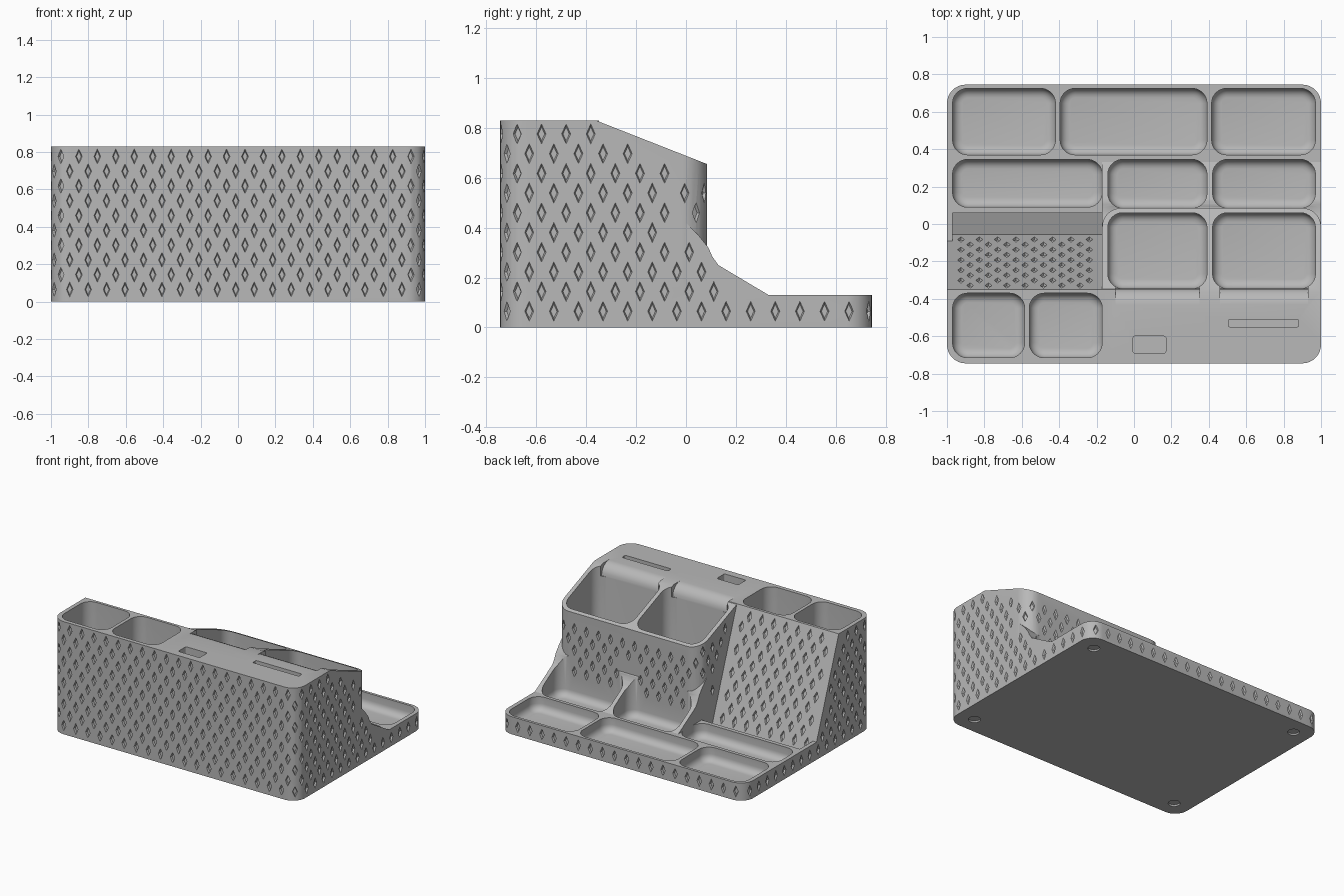
import bpy, bmesh
from math import sin, cos, pi
from mathutils import Vector

if "Cube" in bpy.data.objects:
    bpy.data.objects.remove(bpy.data.objects["Cube"], do_unlink=True)

TOP, BASE, BACK, FRONT = 0.83, 0.13, 0.745, -0.745
TOWER, CHEEK = 0.085, -0.17
PITCH, ROW = 0.098, 0.079
PANEL_TOP, PANEL_LOW = Vector((0, -0.35, TOP)), Vector((0, -0.055, 0.03))

grey = bpy.data.materials.new("matte_grey")
grey.use_nodes = True
colour = (0.48, 0.48, 0.48, 1)
grey.diffuse_color = colour
grey.node_tree.nodes["Principled BSDF"].inputs["Base Color"].default_value = colour


def finish(name, bm):
    bmesh.ops.recalc_face_normals(bm, faces=bm.faces)
    mesh = bpy.data.meshes.new(name)
    bm.to_mesh(mesh)
    bm.free()
    mesh.materials.append(grey)
    ob = bpy.data.objects.new(name, mesh)
    bpy.context.collection.objects.link(ob)
    return ob


def combine(target, other, operation):
    mod = target.modifiers.new("boolean", "BOOLEAN")
    mod.operation, mod.solver, mod.object = operation, "MANIFOLD", other
    bpy.context.view_layer.objects.active = target
    bpy.ops.object.modifier_apply(modifier=mod.name)
    bpy.data.objects.remove(other, do_unlink=True)


def corners(x0, x1, y0, y1, r):
    return [(x1 - r, y0 + r), (x1 - r, y1 - r), (x0 + r, y1 - r), (x0 + r, y0 + r)]


def rounded_box(name, x0, x1, y0, y1, z0, z1, r, fillet=0.0, segs=8):
    """Upright box with round corners and an optional round floor edge."""
    levels = [(0, z0)]
    if fillet:
        steps = [i * pi / 10 for i in range(6)]
        levels = [(fillet * (1 - sin(a)), z0 + fillet * (1 - cos(a))) for a in steps]
    levels.append((0, z1))
    bm = bmesh.new()
    rings = []
    for inset, z in levels:
        ring = []
        for i, (cx, cy) in enumerate(corners(x0, x1, y0, y1, r)):
            for j in range(segs + 1):
                a = (i - 1 + j / segs) * pi / 2
                ring.append(bm.verts.new((cx + (r - inset) * cos(a), cy + (r - inset) * sin(a), z)))
        rings.append(ring)
    for low, high in zip(rings, rings[1:]):
        for i in range(len(low)):
            bm.faces.new((low[i - 1], low[i], high[i], high[i - 1]))
    bm.faces.new(rings[0])
    bm.faces.new(rings[-1])
    return finish(name, bm)


def prism(name, profile, x0, x1):
    """Side profile of (y, z) points drawn out along x."""
    bm = bmesh.new()
    face = bm.faces.new([bm.verts.new((x0, y, z)) for y, z in profile])
    new = bmesh.ops.extrude_face_region(bm, geom=[face])["geom"]
    bmesh.ops.translate(bm, vec=(x1 - x0, 0, 0), verts=[v for v in new if isinstance(v, bmesh.types.BMVert)])
    return finish(name, bm)


def panel_y(z):
    return PANEL_LOW.y + (z - PANEL_LOW.z) * (PANEL_TOP.y - PANEL_LOW.y) / (PANEL_TOP.z - PANEL_LOW.z)


def slope_z(y):
    return TOP - max(0, y + 0.36) * 0.393


# Solid shell: low base, tall compartment tower, leaning phone panel, side fins
body = rounded_box("desk_organizer_body", -1, 1, FRONT, BACK, 0, BASE, 0.1)
tower = rounded_box("tower", CHEEK, 1, FRONT, TOWER, 0, TOP, 0.1)
combine(tower, prism("slope_cut", [(-0.36, TOP), (0.2, slope_z(0.2)), (0.2, 1), (-0.36, 1)], -2, 2), "DIFFERENCE")
panel = rounded_box("panel", -1, 0.1, FRONT, 0.3, 0, TOP, 0.1)
combine(panel, prism("panel_cut", [(panel_y(-0.1), -0.1), (0.5, -0.1), (0.5, 1), (panel_y(1), 1)], -2, 2), "DIFFERENCE")
fins = prism("fins", [(0, 0.05), (0.34, 0.05), (0.34, 0.125), (0.13, 0.25), (0.105, 0.285),
                      (0.09, 0.32), (0.05, 0.37), (0, 0.42)], CHEEK, 1)
for part in (tower, panel, fins):
    combine(body, part, "UNION")

# Trays and cups: columns of x ranges sharing one y range
FLOOR = 0.03
rows = [
    (0.37, 0.725, BASE + 0.1, [(-0.97, -0.42), (-0.395, 0.39), (0.415, 0.97)]),
    (0.09, 0.345, BASE + 0.1, [(-0.97, CHEEK)]),
    (TOWER, 0.345, 0.6, [(-0.14, 0.39), (0.42, 0.97)]),
    (-0.345, 0.06, 1, [(-0.14, 0.39), (0.42, 0.97)]),
    (-0.715, -0.37, 1, [(-0.97, -0.585), (-0.56, CHEEK)]),
]
for y0, y1, z1, spans in rows:
    for x0, x1 in spans:
        combine(body, rounded_box("tray_cut", x0, x1, y0, y1, FLOOR, z1, 0.08, 0.05), "DIFFERENCE")

# Rounded rear lip on the two big cups
R = 0.085
lip = [(-0.345 - R + R * cos(i * pi / 12), TOP - R + R * sin(i * pi / 12)) for i in range(7)]
lip += [(-0.345 - R, 0.95), (-0.28, 0.95), (-0.28, TOP - R)]
for x0, x1 in rows[3][3]:
    combine(body, prism("lip_cut", lip, x0 + 0.04, x1 - 0.04), "DIFFERENCE")

# Phone groove, two top slots, and four shallow foot recesses
groove = [(PANEL_LOW.y, PANEL_LOW.z), (0.06, 0.075), (0.06, 0.2), (panel_y(0.2), 0.2)]
combine(body, prism("groove_cut", groove, -0.97, CHEEK), "DIFFERENCE")
combine(body, rounded_box("pocket_cut", -0.005, 0.17, -0.69, -0.6, 0.63, 1, 0.01), "DIFFERENCE")
combine(body, rounded_box("slot_cut", 0.505, 0.88, -0.55, -0.51, 0.63, 1, 0.008), "DIFFERENCE")
for sx in (-1, 1):
    for sy in (-1, 1):
        x, y, r = sx * 0.87, sy * 0.62, 0.04
        combine(body, rounded_box("foot_cut", x - r, x + r, y - r, y + r, -0.1, 0.012, r * 0.99), "DIFFERENCE")

# Diamond texture, gathered in one cutter
diamonds = bmesh.new()
centres = []


def diamond(centre, normal, up):
    if any((centre - c).length < 0.06 for c in centres):
        return
    centres.append(centre)
    side = up.cross(normal)
    rings = []
    for depth, size in ((0.006, 1.15), (-0.012, 0.7)):
        offsets = (side * 0.018, up * 0.04, side * -0.018, up * -0.04)
        rings.append([diamonds.verts.new(centre + normal * depth + o * size) for o in offsets])
    for i in range(4):
        diamonds.faces.new((rings[0][i - 1], rings[0][i], rings[1][i], rings[1][i - 1]))
    diamonds.faces.new(rings[0])
    diamonds.faces.new(rings[1][::-1])


def walk(x0, x1, y0, y1, r, phase):
    """Even steps around a rounded rectangle, as (point, normal)."""
    c = [Vector((x, y, 0)) for x, y in corners(x0, x1, y0, y1, r)]
    lengths = [(c[i] - c[i - 1]).length for i in range(4)]
    total = sum(lengths) + 2 * pi * r
    step = total / round(total / PITCH)
    s = phase * step
    for i in range(4):
        a = (i - 1) * pi / 2
        n = Vector((cos(a), sin(a), 0))
        while s < lengths[i]:
            yield c[i - 1].lerp(c[i], s / lengths[i]) + n * r, n
            s += step
        s -= lengths[i]
        while s < r * pi / 2:
            n = Vector((cos(a + s / r), sin(a + s / r), 0))
            yield c[i] + n * r, n
            s += step
        s -= r * pi / 2


def outer_limit(x, y):
    if y > 0.33:
        return BASE
    if x < CHEEK and y > -0.7:
        return TOP if y < -0.36 else max(BASE, TOP - (y - PANEL_TOP.y) * 2.71)
    if y > 0.1:
        return BASE + (0.33 - y) * 0.6
    return 0.36 if y > -0.03 else slope_z(y)


UP = Vector((0, 0, 1))
for k in range(10):
    z = 0.065 + ROW * k
    phase = 0.5 * (k % 2)
    # Outer walls
    for p, n in walk(-1, 1, FRONT, BACK, 0.1, phase):
        if z + 0.05 < outer_limit(p.x, p.y + 0.02):
            diamond(p + UP * z, n, UP)
    # Tower wall above the trays and the cheek beside the phone panel
    for p, n in walk(CHEEK, 1, FRONT, TOWER, 0.1, phase):
        at_fin = z < 0.45 and p.y > -0.03 and min(abs(p.x - f) for f in (-0.15, 0.405, 0.97)) < 0.09
        on_cheek = p.x < -0.1 and p.y > panel_y(z) + 0.07
        if k > 1 and z + 0.055 < slope_z(p.y) and not at_fin and (p.y > -0.01 or on_cheek):
            diamond(p + UP * z, n, UP)

# Phone panel face
along = (PANEL_TOP - PANEL_LOW).normalized()
out = Vector((1, 0, 0)).cross(along) * -1
for k in range(10):
    start = PANEL_LOW + along * (0.08 + ROW * k)
    for i in range(8 - k % 2):
        diamond(start + Vector((-0.925 + PITCH * (i + 0.5 * (k % 2)), 0, 0)), out, along)

combine(body, finish("diamond_cut", diamonds), "DIFFERENCE")

# Shading
bpy.ops.object.select_all(action="DESELECT")
body.select_set(True)
bpy.context.view_layer.objects.active = body
bpy.ops.object.shade_smooth_by_angle(angle=pi / 6)
